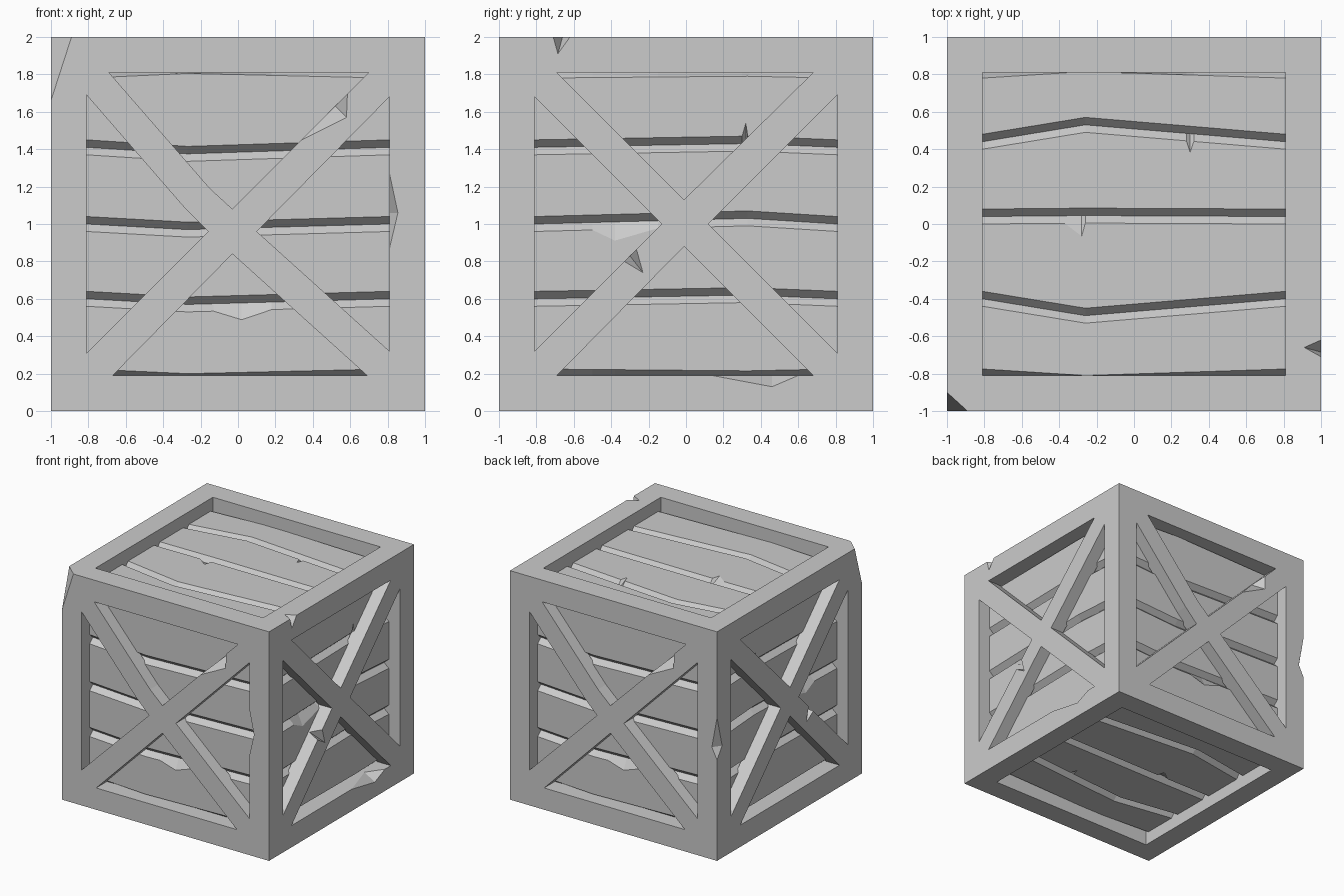
import bpy, bmesh
from math import radians
from mathutils import Matrix, Vector

if "Cube" in bpy.data.objects:
    bpy.data.objects.remove(bpy.data.objects["Cube"])

grey = bpy.data.materials.new("plain_grey")
grey.use_nodes = True
grey.diffuse_color = (0.6, 0.6, 0.6, 1)
grey.node_tree.nodes["Principled BSDF"].inputs["Base Color"].default_value = (0.6, 0.6, 0.6, 1)

LIFT = Matrix.Translation((0, 0, 1))
INNER = 0.81      # half width of each opening
FACE_Y = -0.89    # plank face, sunk behind the frame
GROOVE_Y = -0.845


def finish(name, bm, matrix=LIFT):
    bm.transform(matrix)
    if matrix.determinant() < 0:
        bmesh.ops.reverse_faces(bm, faces=bm.faces[:])
    mesh = bpy.data.meshes.new(name)
    bm.to_mesh(mesh)
    bm.free()
    mesh.materials.append(grey)
    obj = bpy.data.objects.new(name, mesh)
    bpy.context.collection.objects.link(obj)
    return obj


def box(name, size):
    bm = bmesh.new()
    bmesh.ops.create_cube(bm, size=1)
    bmesh.ops.scale(bm, vec=size, verts=bm.verts[:])
    return finish(name, bm)


def hull(name, points, matrix=LIFT):
    bm = bmesh.new()
    verts = [bm.verts.new(p) for p in points]
    bmesh.ops.convex_hull(bm, input=verts)
    bmesh.ops.recalc_face_normals(bm, faces=bm.faces[:])
    return finish(name, bm, matrix)


def carve(obj, cutters):
    """Subtract the cutters for good and remove them."""
    for cutter in cutters:
        cutter.hide_render = True
        mod = obj.modifiers.new("cut", 'BOOLEAN')
        mod.operation, mod.solver, mod.object = 'DIFFERENCE', 'EXACT', cutter
    bpy.context.view_layer.update()
    graph = bpy.context.evaluated_depsgraph_get()
    mesh = bpy.data.meshes.new_from_object(obj.evaluated_get(graph))
    obj.modifiers.clear()
    obj.data = mesh
    for cutter in cutters:
        bpy.data.objects.remove(cutter)


def brace(name, outline, matrix, chip):
    """Crossed boards cut from one outline, flush with the frame."""
    bm = bmesh.new()
    face = bm.faces.new([bm.verts.new((u, -1, v)) for u, v in outline])
    ext = bmesh.ops.extrude_face_region(bm, geom=[face])
    moved = [g for g in ext["geom"] if isinstance(g, bmesh.types.BMVert)]
    bmesh.ops.translate(bm, vec=(0, 0.13, 0), verts=moved)
    bmesh.ops.recalc_face_normals(bm, faces=bm.faces[:])
    obj = finish(name, bm, matrix)
    carve(obj, [hull("chip_cutter", chip, matrix)])


def planks(name, matrix, kink, grooves, end_shift, chips):
    """Four bevelled boards; grooves bend at the kink, chips widen one bevel."""
    stations = {-INNER, kink, INNER}
    for chip in chips:
        stations.update(chip[2:5])
    stations = sorted(stations)

    def bend(u):
        side = -INNER if u < kink else INNER
        return (u - side) / (kink - side)

    def edge(index, side, u):
        centre, shift = grooves[index]
        v = centre + shift * bend(u) + side * 0.04
        for i, s, _, peak, _, amount in chips:
            if (i, s) == (index, side) and u == peak:
                v += side * amount
        return v

    rows = [[(u, GROOVE_Y, INNER + 0.005) for u in stations],
            [(u, FACE_Y, 0.78 + end_shift * bend(u)) for u in stations]]
    for i, (centre, shift) in enumerate(grooves):
        rows.append([(u, FACE_Y, edge(i, 1, u)) for u in stations])
        rows.append([(u, GROOVE_Y, centre + shift * bend(u)) for u in stations])
        rows.append([(u, FACE_Y, edge(i, -1, u)) for u in stations])
    rows.append([(u, FACE_Y, -0.775 - end_shift * bend(u)) for u in stations])
    rows.append([(u, GROOVE_Y, -INNER - 0.005) for u in stations])

    bm = bmesh.new()
    grid = [[bm.verts.new(p) for p in row] for row in rows]
    for upper, lower in zip(grid, grid[1:]):
        for j in range(len(stations) - 1):
            bm.faces.new((upper[j], lower[j], lower[j + 1], upper[j + 1]))
    finish(name, bm, matrix)


# Frame: a cube opened through all three axes, with chipped edges
frame = box("frame", (2, 2, 2))
w = INNER * 2
carve(frame, [box("opening_cutter", s) for s in ((3, w, w), (w, 3, w), (w, w, 3))])
chips = {
    "corner": [(-1, -1, .66), (-.89, -1, 1), (-1, -.9, 1), (-1.1, -1.1, 1.1)],
    "top_edge": [(.91, -.66, 1), (1, -.685, .91), (1, -.71, 1), (1, -.62, 1), (1.1, -.66, 1.1)],
    "front_post": [(.855, -1, .06), (.81, -.92, .06), (.81, -1, .27), (.81, -1, -.13), (.75, -1.1, .06)],
    "back_post": [(-.95, 1, -.02), (-1, .93, -.02), (-1, 1, .25), (-1, 1, -.12), (-1.1, 1.1, .05)],
    "lower_rail": [(1, .46, -.87), (.9, .46, -.81), (1, .14, -.81), (1, .6, -.81), (1.1, .46, -.75)],
}
carve(frame, [hull(name + "_cutter", pts) for name, pts in chips.items()])

# Directions of the six sides, each modelled facing the front
quarter = LIFT @ Matrix.Rotation(radians(90), 4, 'Z')
half = LIFT @ Matrix.Rotation(radians(180), 4, 'Z')
mirrored = Matrix.Scale(-1, 4, Vector((1, 0, 0))) @ quarter
upward = LIFT @ Matrix.Rotation(radians(-90), 4, 'X')
downward = LIFT @ Matrix.Rotation(radians(90), 4, 'X')

# Crossed braces: bent on front and back, straight on the flanks
a = INNER
bent = [(-a, -a), (-.67, -a), (-.03, -.16), (.69, -a), (a, -a), (a, -.68), (.10, -.04),
        (a, .68), (a, a), (.70, a), (-.03, .08), (-.15, .19), (-.69, a), (-a, a),
        (-a, .69), (-.28, .08), (-.16, -.04), (-a, -.69)]
straight = [(-a, -a), (-.69, -a), (-.01, -.12), (.68, -a), (a, -a), (a, -.69), (.12, 0),
            (a, .69), (a, a), (.68, a), (-.01, .13), (-.69, a), (-a, a),
            (-a, .68), (-.13, 0), (-a, -.68)]
bent_chip = [(.58, -1, .57), (.52, -.9, .63), (.34, -1, .45), (.585, -1, .695), (.36, -1.1, .75)]
straight_chip = [(-.23, -1, -.26), (-.30, -.9, -.17), (-.33, -1, -.2), (-.265, -1, -.135),
                 (-.4, -1.1, -.05)]
for name, m in (("front", LIFT), ("back", half)):
    brace(name + "_brace", bent, m, bent_chip)
    planks(name + "_planks", m, -.27, [(.41, -.035), (0, -.03), (-.4, -.03)], .025,
           [(2, -1, -.13, .02, .18, .05)])
for name, m in (("left", quarter), ("right", mirrored)):
    brace(name + "_brace", straight, m, straight_chip)
    planks(name + "_planks", m, .33, [(.41, .02), (0, .03), (-.4, .02)], .01,
           [(1, -1, -.5, -.38, -.15, .06), (0, 1, .30, .32, .34, .07)])

# Lid and base have planks only
for name, m in (("top", upward), ("bottom", downward)):
    planks(name + "_planks", m, -.26, [(.44, .09), (.04, .005), (-.4, -.09)], .035,
           [(1, -1, -.37, -.28, 0, .07), (0, -1, .28, .30, .32, .06)])
